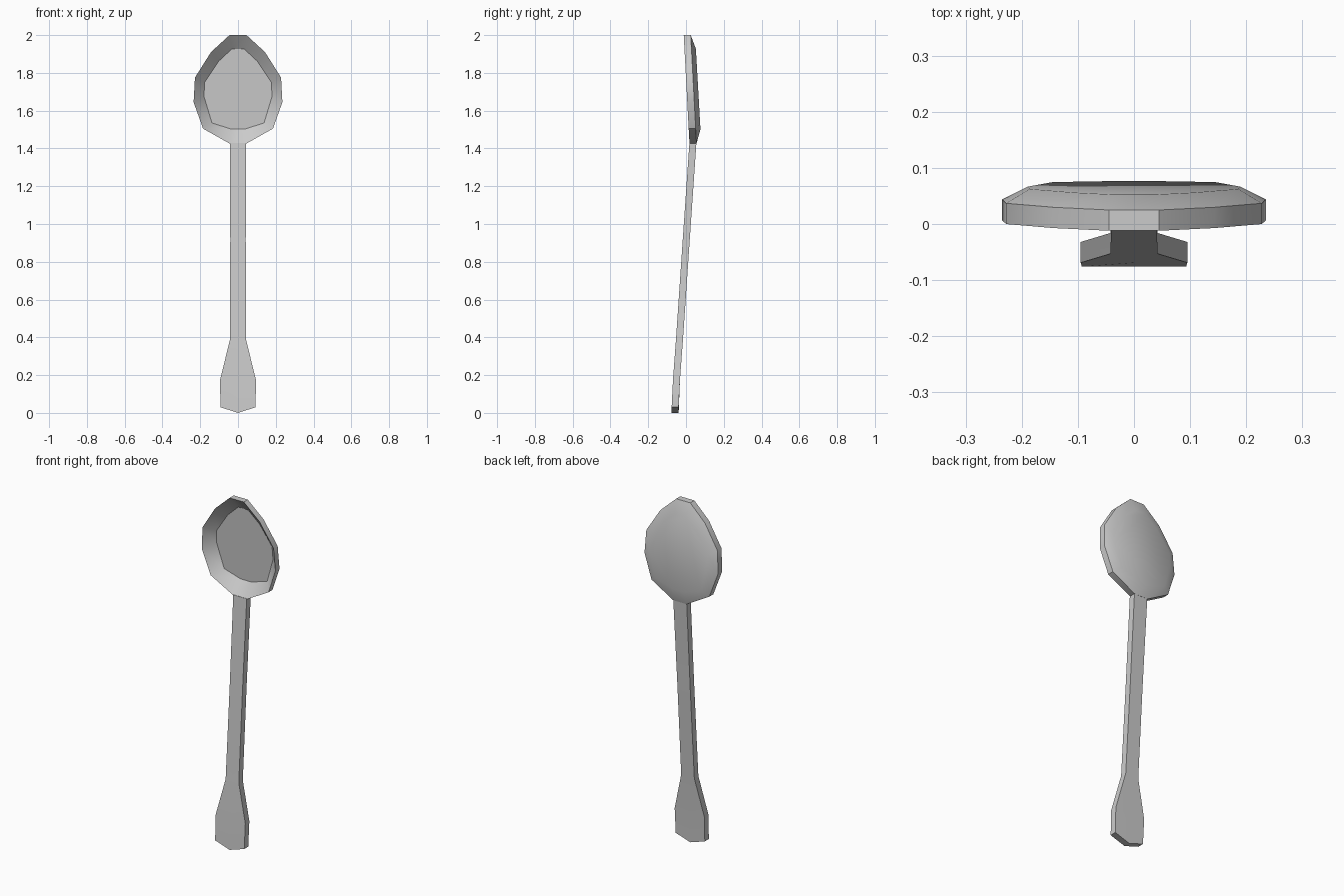
import bpy, bmesh, math

if "Cube" in bpy.data.objects:
    bpy.data.objects.remove(bpy.data.objects["Cube"])

metal = bpy.data.materials.new("light grey metal")
metal.diffuse_color = (0.6, 0.6, 0.6, 1)
metal.use_nodes = True
metal.node_tree.nodes["Principled BSDF"].inputs["Base Color"].default_value = metal.diffuse_color


def loft(name, rings, cap_start=True, cap_end=True, angle=36):
    """Skin a list of equal-length closed rings into one object."""
    bm = bmesh.new()
    loops = [[bm.verts.new(p) for p in ring] for ring in rings]
    n = len(loops[0])
    for a, b in zip(loops, loops[1:]):
        for i in range(n):
            j = (i + 1) % n
            bm.faces.new((a[i], a[j], b[j], b[i]))
    if cap_start:
        bm.faces.new(loops[0][::-1])
    if cap_end:
        bm.faces.new(loops[-1])
    bmesh.ops.recalc_face_normals(bm, faces=bm.faces)
    me = bpy.data.meshes.new(name)
    bm.to_mesh(me)
    bm.free()
    me.materials.append(metal)
    ob = bpy.data.objects.new(name, me)
    bpy.context.collection.objects.link(ob)
    bpy.ops.object.select_all(action='DESELECT')
    ob.select_set(True)
    bpy.context.view_layer.objects.active = ob
    bpy.ops.object.shade_smooth_by_angle(angle=math.radians(angle))
    return ob


def outline(half, depth, widen=1.0):
    """Mirror a half outline (x, z) and place it at y = depth(z)."""
    pts = half + [(-x, z) for x, z in reversed(half)]
    return [(x * widen, depth(z), z) for x, z in pts]


# Bowl: floor, front rim, back rim, back face
rim = [(0.045, 2.0), (0.143, 1.91), (0.228, 1.775),
       (0.235, 1.645), (0.185, 1.505), (0.043, 1.425)]
floor = [(0.032, 1.927), (0.102, 1.862), (0.177, 1.75),
         (0.18, 1.675), (0.138, 1.535), (0.035, 1.502)]


def rim_y(z):
    return -0.012 + (2.0 - z) * 0.053


def back_y(z):
    return 0.053 + (1.915 - z) * 0.057


loft("spoon_bowl", [
    outline(floor, lambda z: back_y(z) - 0.004),
    outline(rim, rim_y),
    outline(rim, lambda z: rim_y(z) + 0.037),
    outline(floor, back_y, 1.05),
])

# Handle: sections of (height at edge, height at centre, half width, front y)
sections = [
    (0.03, 0.0, 0.093, -0.076),
    (0.175, 0.175, 0.095, -0.069),
    (0.39, 0.39, 0.042, -0.053),
    (0.92, 0.92, 0.041, -0.017),
    (1.428, 1.428, 0.043, 0.018),
]
rings = []
for z, zc, w, y in sections:
    yb = y + 0.037
    rings.append([(-w, y, z), (0, y, zc), (w, y, z),
                  (w, yb, z), (0, yb, zc), (-w, yb, z)])
loft("spoon_handle", rings, angle=20)
